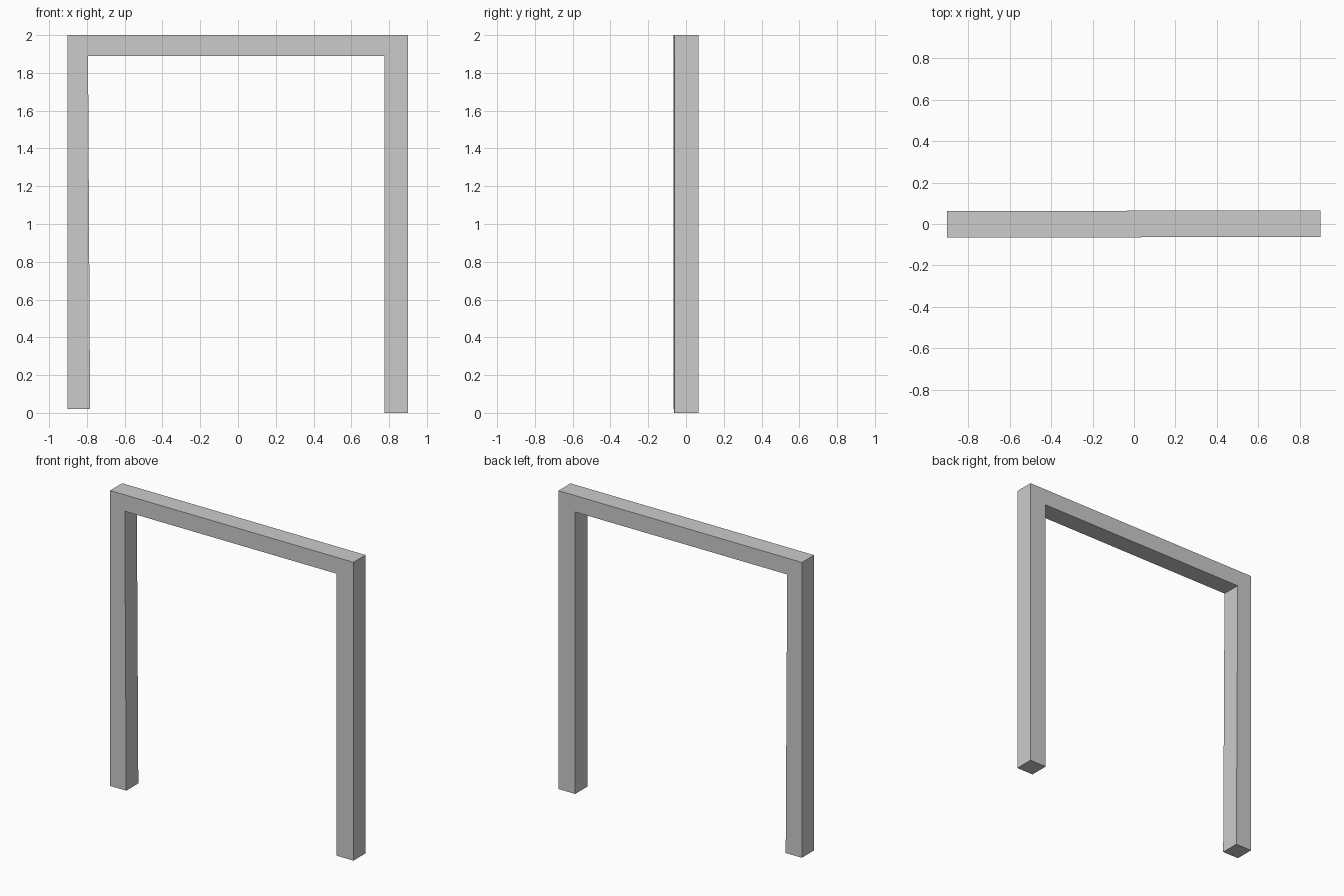
import bpy, bmesh

if "Cube" in bpy.data.objects:
    bpy.data.objects.remove(bpy.data.objects["Cube"])

HALF_DEPTH = 0.064
# Front outline (x, z): two posts joined by a top beam, left post slightly shorter and flared
OUTLINE = [(-0.903, 0.02), (-0.783, 0.02), (-0.794, 1.89), (0.776, 1.89),
           (0.776, 0.0), (0.90, 0.0), (0.90, 2.0), (-0.903, 2.0)]

# Portal frame: outline extruded front to back, with a tiny skew along its length
bm = bmesh.new()
front = bm.faces.new([bm.verts.new((x, -HALF_DEPTH + 0.002 * x, z)) for x, z in OUTLINE])
extruded = bmesh.ops.extrude_face_region(bm, geom=[front], use_keep_orig=True)
bmesh.ops.translate(bm, vec=(0, 2 * HALF_DEPTH, 0),
                    verts=[g for g in extruded["geom"] if isinstance(g, bmesh.types.BMVert)])
bmesh.ops.recalc_face_normals(bm, faces=bm.faces[:])

mesh = bpy.data.meshes.new("portal_frame")
bm.to_mesh(mesh)
bm.free()
frame = bpy.data.objects.new("portal_frame", mesh)
bpy.context.collection.objects.link(frame)
